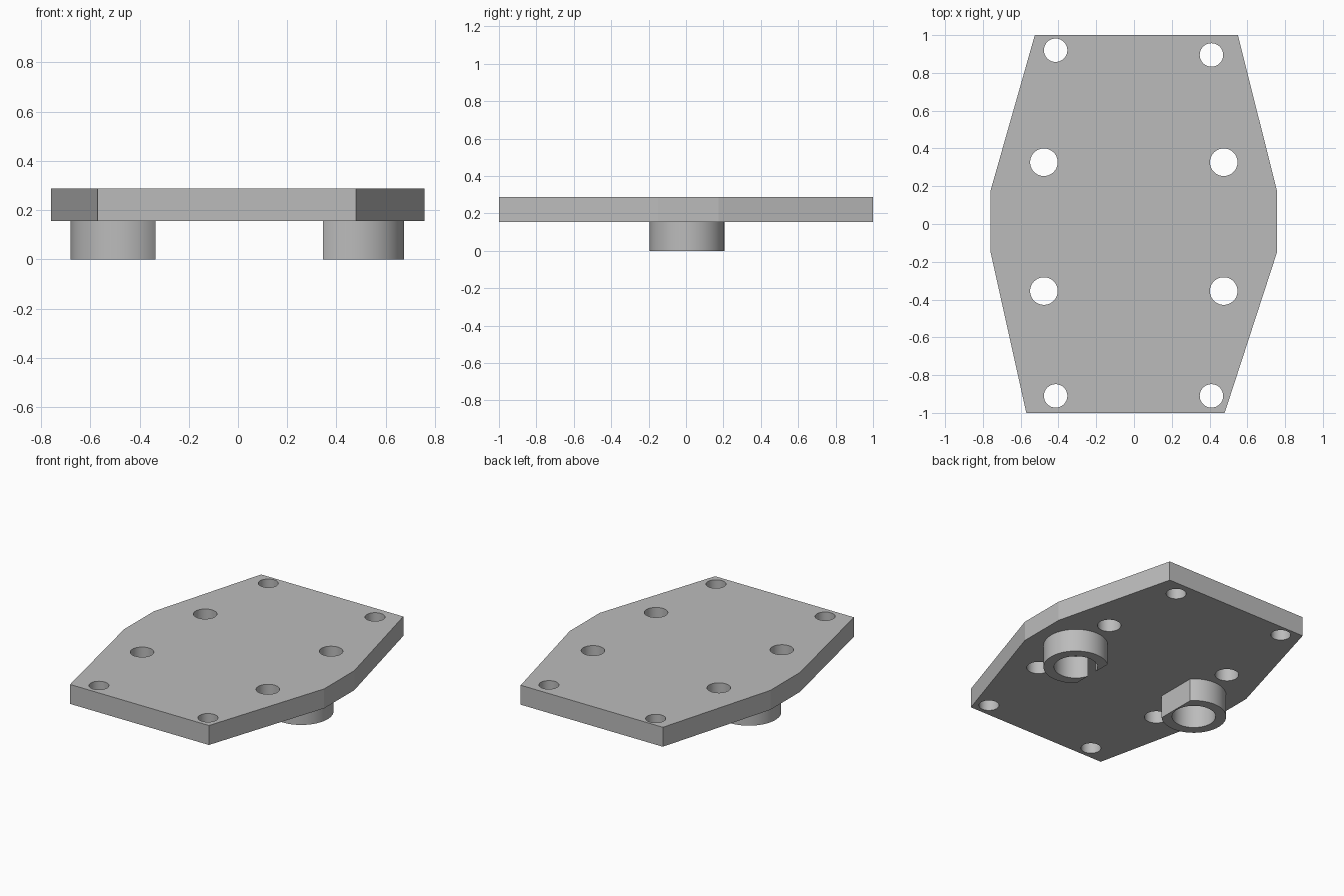
import bpy, bmesh, math

if "Cube" in bpy.data.objects:
    bpy.data.objects.remove(bpy.data.objects["Cube"])

# Single grey finish
grey = bpy.data.materials.new("plain_grey")
grey.use_nodes = True
colour = (0.5, 0.5, 0.5, 1)
grey.diffuse_color = colour
grey.node_tree.nodes["Principled BSDF"].inputs["Base Color"].default_value = colour

UNDERSIDE, TOP = 0.155, 0.288


def prism(name, outline, low, high):
    """Extrude a flat outline between two heights."""
    bm = bmesh.new()
    base = bm.faces.new([bm.verts.new((x, y, low)) for x, y in outline])
    side = bmesh.ops.extrude_face_region(bm, geom=[base])
    verts = [v for v in side["geom"] if isinstance(v, bmesh.types.BMVert)]
    bmesh.ops.translate(bm, verts=verts, vec=(0, 0, high - low))
    bmesh.ops.recalc_face_normals(bm, faces=bm.faces)
    mesh = bpy.data.meshes.new(name)
    bm.to_mesh(mesh)
    bm.free()
    mesh.materials.append(grey)
    obj = bpy.data.objects.new(name, mesh)
    bpy.context.collection.objects.link(obj)
    return obj


def circle(cx, cy, radius, start=0.0, sweep=math.tau, count=64):
    """Points of a full circle, or of an arc including its end."""
    steps = count if sweep >= math.tau else count - 1
    return [(cx + radius * math.cos(start + sweep * i / steps),
             cy + radius * math.sin(start + sweep * i / steps))
            for i in range(count)]


def drill(obj, x, y, radius, low, high):
    """Cut a round hole and discard the cutter."""
    cutter = prism("hole_cutter", circle(x, y, radius), low, high)
    cutter.hide_render = True
    mod = obj.modifiers.new("hole", "BOOLEAN")
    mod.operation, mod.solver, mod.object = "DIFFERENCE", "EXACT", cutter
    select(obj)
    bpy.ops.object.modifier_apply(modifier=mod.name)
    bpy.data.objects.remove(cutter)


def select(obj):
    bpy.ops.object.select_all(action="DESELECT")
    obj.select_set(True)
    bpy.context.view_layer.objects.active = obj


def smooth(obj):
    select(obj)
    bpy.ops.object.shade_smooth_by_angle(angle=math.radians(10))


# Eight-sided mounting plate
plate = prism("mounting_plate", [
    (-0.57, -1), (0.48, -1), (0.757, -0.15), (0.757, 0.175),
    (0.55, 1), (-0.525, 1), (-0.76, 0.175), (-0.76, -0.145)], UNDERSIDE, TOP)

# Small corner holes and larger inner holes
for x, y in [(-0.415, 0.92), (0.41, 0.895), (-0.415, -0.91), (0.41, -0.91)]:
    drill(plate, x, y, 0.062, 0, 1)
for x in (-0.477, 0.475):
    for y in (0.327, -0.355):
        drill(plate, x, y, 0.073, 0, 1)
smooth(plate)

# Round bosses, each with a flat on its inner side and a bore
for name, x, flat, facing in [("left_boss", 0.475, 0.13, math.pi),
                              ("right_boss", -0.48, 0.145, 0)]:
    half = math.acos(flat / 0.2)
    outline = circle(x, 0.005, 0.2, facing + half, math.tau - 2 * half)
    boss = prism(name, outline, 0, UNDERSIDE)
    drill(boss, x, 0.005, 0.135, -0.1, 0.3)
    smooth(boss)
